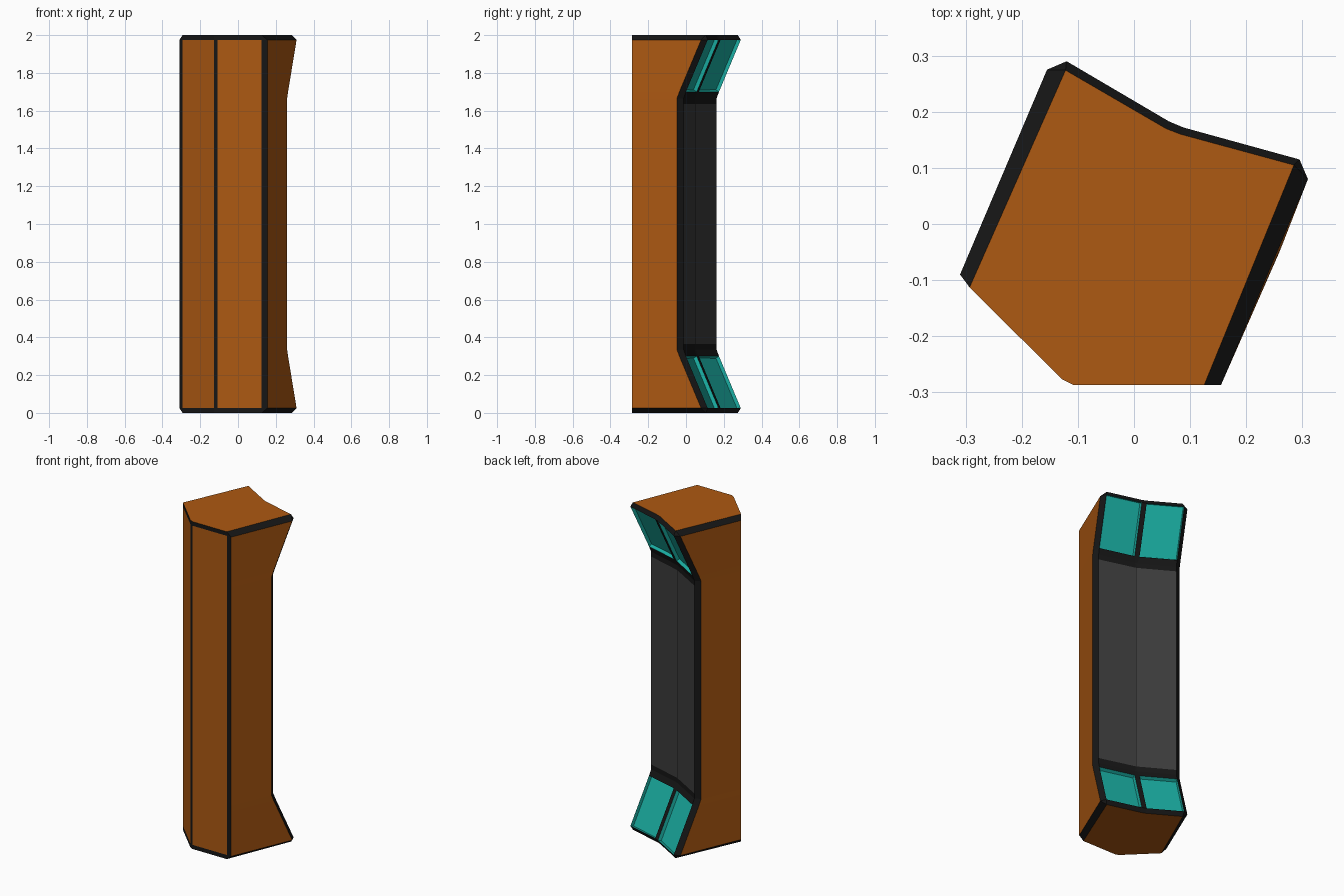
import bpy, bmesh

if "Cube" in bpy.data.objects:
    bpy.data.objects.remove(bpy.data.objects["Cube"])

def material(name, rgb):
    m = bpy.data.materials.new(name)
    m.diffuse_color = (*rgb, 1)
    m.use_nodes = True
    m.node_tree.nodes["Principled BSDF"].inputs["Base Color"].default_value = m.diffuse_color
    return m

MATS = {
    "shell": material("orange", (0.42, 0.10, 0.006)),
    "trim": material("black", (0.008, 0.008, 0.008)),
    "back_panel": material("dark_grey", (0.045, 0.045, 0.045)),
    "light_panel": material("teal", (0.01, 0.42, 0.36)),
}

# Plan outline, counter-clockwise; narrow spans are the trim strips
OUT = [(-.31, -.09), (-.293, -.113), (-.128, -.277), (-.108, -.287), (.125, -.287), (.155, -.287),
       (.31, .08), (.295, .115), (.088, .172), (.062, .183), (-.12, .29), (-.155, .275)]
# Cap outline, chamfered in at the sides and back
CAP = [OUT[1], OUT[1], OUT[2], OUT[3], OUT[4], OUT[4],
       (.285, .105), (.285, .105), (.083, .16), (.057, .17), (-.122, .274), (-.122, .274)]
BACK = range(6, 12)
N = len(OUT)

def ring(pull, seam=1.0):
    pts = [list(p) for p in OUT]
    # back seam narrows to a thin line on the grey panel
    mid = [(OUT[8][k] + OUT[9][k]) / 2 for k in (0, 1)]
    for i in (8, 9):
        pts[i] = [mid[k] + (OUT[i][k] - mid[k]) * seam for k in (0, 1)]
    for i in BACK:
        pts[i][0] -= .05 * pull
        pts[i][1] -= .128 * pull
    return pts

half = [(0, CAP), (.025, ring(0)), (.30, ring(.9)), (.335, ring(1, .5)), (.365, ring(1, .12))]
rings = half + [(2 - z, r) for z, r in reversed(half)]
TRIM_COLS = {0, 2, 4, 6, 8, 10}
BACK_COLS = {7, 9}

def part_of(row, col):
    last = len(rings) - 2
    row = min(row, last - row)          # mirrored top to bottom
    if row == 0 or col in TRIM_COLS:
        return "trim"
    if col in BACK_COLS:
        return {1: "light_panel", 4: "back_panel"}.get(row, "trim")
    return "shell"

bms = {n: bmesh.new() for n in MATS}

def add(part, pts):
    bm = bms[part]
    uniq = []
    for p in pts:
        if p not in uniq:
            uniq.append(p)
    if len(uniq) > 2:
        bm.faces.new([bm.verts.new(p) for p in uniq])

# Walls
for r in range(len(rings) - 1):
    (z0, a), (z1, b) = rings[r], rings[r + 1]
    for c in range(N):
        d = (c + 1) % N
        add(part_of(r, c), [(*a[c], z0), (*a[d], z0), (*b[d], z1), (*b[c], z1)])

# Flat end caps
add("shell", [(*p, 2) for p in CAP])
add("shell", [(*p, 0) for p in reversed(CAP)])

for name, bm in bms.items():
    bmesh.ops.remove_doubles(bm, verts=bm.verts, dist=.0005)
    if name == "light_panel":
        # Recessed coloured panels
        bm.normal_update()
        bmesh.ops.inset_individual(bm, faces=bm.faces[:], thickness=.004, depth=-.02)
    me = bpy.data.meshes.new(name)
    bm.to_mesh(me)
    bm.free()
    me.materials.append(MATS[name])
    bpy.context.collection.objects.link(bpy.data.objects.new(name, me))
